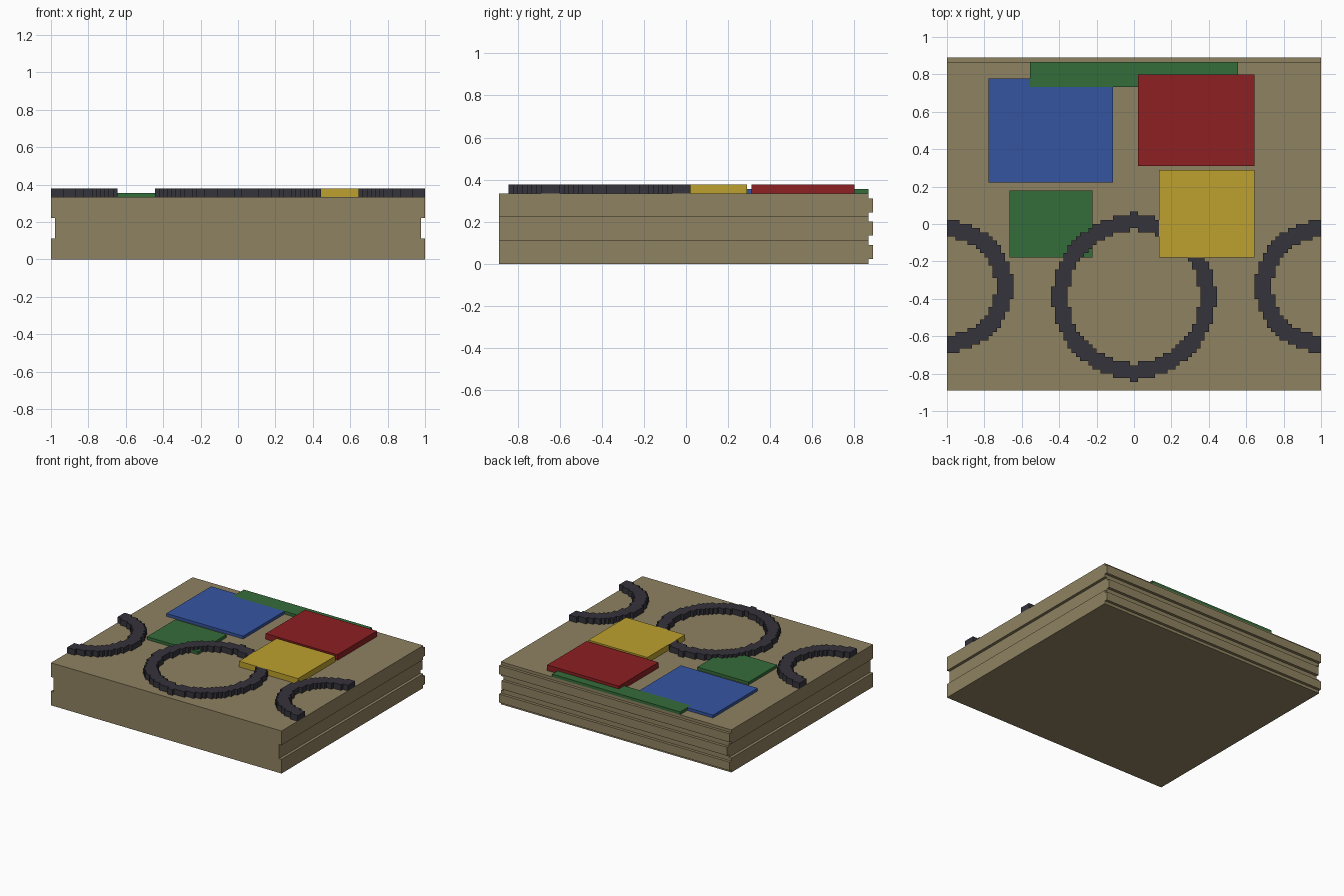
import bpy, bmesh, math

if "Cube" in bpy.data.objects:
    bpy.data.objects.remove(bpy.data.objects["Cube"])

U = 1 / 45            # the model sits on a cell grid, 90 x 80 cells
TOP = 15              # height of the slab in cells


def material(name, rgb):
    m = bpy.data.materials.new(name)
    lin = [(c / 255 / 12.92) if c / 255 <= 0.04045 else ((c / 255 + 0.055) / 1.055) ** 2.4 for c in rgb]
    m.diffuse_color = (*lin, 1)
    m.use_nodes = True
    m.node_tree.nodes["Principled BSDF"].inputs["Base Color"].default_value = m.diffuse_color
    return m


TAN = material("tan", (143, 130, 97))
DARK = material("charcoal", (53, 51, 59))
RED = material("red", (140, 32, 34))
YELLOW = material("yellow", (189, 161, 46))
BLUE = material("blue", (53, 85, 161))
GREEN = material("green", (52, 108, 58))


def extruded(name, mat, outlines, vec):
    """Extrude flat outlines (in cells) along vec into one solid."""
    bm = bmesh.new()
    for pts in outlines:
        bm.faces.new([bm.verts.new([c * U for c in p]) for p in pts])
    bmesh.ops.remove_doubles(bm, verts=bm.verts, dist=U * 0.01)
    ret = bmesh.ops.extrude_face_region(bm, geom=bm.faces[:], use_keep_orig=True)
    verts = [g for g in ret["geom"] if isinstance(g, bmesh.types.BMVert)]
    bmesh.ops.translate(bm, verts=verts, vec=[c * U for c in vec])
    bmesh.ops.recalc_face_normals(bm, faces=bm.faces)
    me = bpy.data.meshes.new(name)
    bm.to_mesh(me)
    bm.free()
    me.materials.append(mat)
    ob = bpy.data.objects.new(name, me)
    bpy.context.collection.objects.link(ob)
    return ob


def rect(x0, x1, y0, y1, z=TOP):
    return [(x0, y0, z), (x1, y0, z), (x1, y1, z), (x0, y1, z)]


def plate(name, mat, x0, x1, y0, y1, h, z=TOP):
    return extruded(name, mat, [rect(x0, x1, y0, y1, z)], (0, 0, h))


def ring(name, cx, cy, inside, keep):
    """Stepped ring made of the grid cells that pass the inside test."""
    cells = []
    for i in range(-45, 45):
        for j in range(-40, 40):
            if inside(abs(i + 0.5 - cx), abs(j + 0.5 - cy)) and keep(i, j):
                cells.append(rect(i, i + 1, j, j + 1))
    return extruded(name, DARK, cells, (0, 0, 2))


# slab with a groove along each side
half = [(45, 0), (45, 5), (44, 5), (44, 10), (45, 10), (45, TOP)]
outline = half + [(-x, z) for x, z in reversed(half)]
extruded("slab", TAN, [[(x, -40, z) for x, z in outline]], (0, 79, 0))

# three ridges along the back
for k, w in enumerate((45, 44, 45)):
    plate(f"back_ridge_{k + 1}", TAN, -w, w, 39, 40, 3, z=1 + 5 * k)

# coloured plates
plate("red_plate", RED, 1, 29, 14, 36, 2)
plate("yellow_plate", YELLOW, 6, 29, -8, 13, 2)
plate("green_plate", GREEN, -30, -10, -8, 8, 1)
plate("green_back_strip", GREEN, -25, 25, 33, 39, 1)
blue = [(-35, 10), (-5, 10), (-5, 33), (-25, 33), (-25, 35), (-35, 35)]
extruded("blue_plate", BLUE, [[(x, y, TOP) for x, y in blue]], (0, 0, 1))


# large ring with a small nub on its front and back, stopping at the yellow plate
def large(dx, dy):
    if dx < 1:
        return 16.5 < dy < 20.5
    return 15.7 < math.hypot(dx, dy) < 19.62


ring("large_ring", 0, -17.5, large, lambda i, j: not (6 <= i < 29 and -8 <= j < 13))

# half rings open to the sides
for side, s in (("left", -1), ("right", 1)):
    ring(f"{side}_half_ring", 45 * s, -15,
         lambda dx, dy: 11.75 < math.hypot(dx, dy) < 15.8, lambda i, j: True)
